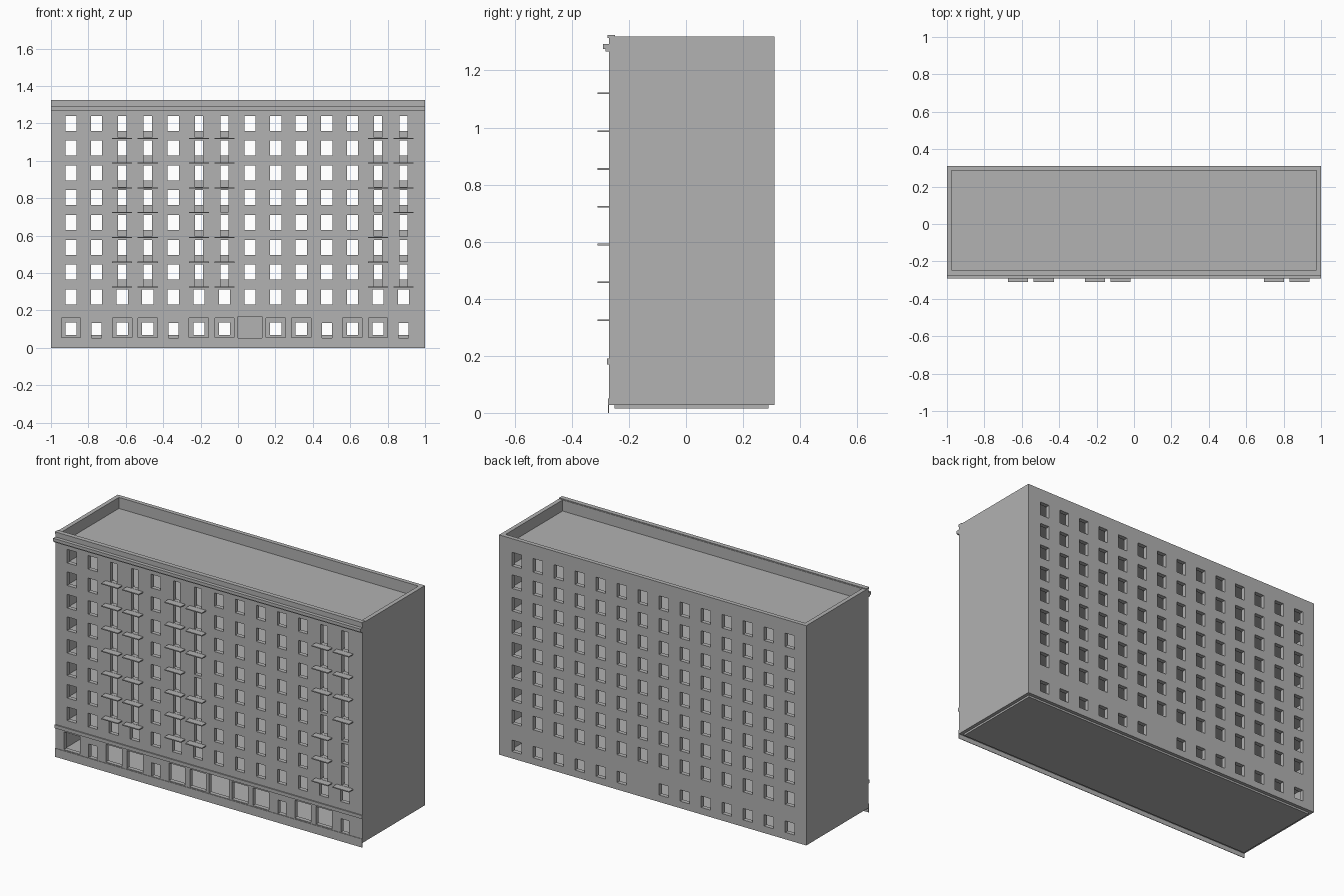
import bpy, bmesh
from mathutils import Matrix, Vector

if "Cube" in bpy.data.objects:
    bpy.data.objects.remove(bpy.data.objects["Cube"])

GREY = bpy.data.materials.new("warm_grey_plaster")
GREY.diffuse_color = (0.445, 0.445, 0.445, 1)
GREY.use_nodes = True
GREY.node_tree.nodes["Principled BSDF"].inputs["Base Color"].default_value = GREY.diffuse_color


def boxes(name, spans):
    """One object made of boxes, each given as (x0, x1, y0, y1, z0, z1)."""
    bm = bmesh.new()
    for x0, x1, y0, y1, z0, z1 in spans:
        centre = Vector(((x0 + x1) / 2, (y0 + y1) / 2, (z0 + z1) / 2))
        size = Matrix.Diagonal((x1 - x0, y1 - y0, z1 - z0, 1))
        bmesh.ops.create_cube(bm, size=1, matrix=Matrix.Translation(centre) @ size)
    mesh = bpy.data.meshes.new(name)
    bm.to_mesh(mesh)
    bm.free()
    mesh.materials.append(GREY)
    obj = bpy.data.objects.new(name, mesh)
    bpy.context.collection.objects.link(obj)
    return obj


def cut_wall(wall, openings, y0, y1):
    """Cut openings (x0, x1, z0, z1) through a wall."""
    cutter = boxes("cutter", [(a, b, y0, y1, c, d) for a, b, c, d in openings])
    mod = wall.modifiers.new("openings", 'BOOLEAN')
    mod.operation, mod.solver, mod.object = 'DIFFERENCE', 'EXACT', cutter
    bpy.context.view_layer.objects.active = wall
    bpy.ops.object.modifier_apply(modifier=mod.name)
    bpy.data.objects.remove(cutter)


# Layout
FRONT, BACK, T = -0.27, 0.31, 0.025
BASE, TOP, STOREY = 0.027, 1.32, 0.1325
cols = [-0.893 + 0.1368 * i for i in range(14)]
floors = [1.12 - STOREY * k for k in range(8)]        # upper storey floor levels
balcony_cols = (2, 3, 5, 6, 12, 13)
no_balcony = {(6, 3), (12, 3), (13, 4), (13, 5)}
small_ground = (1, 4, 10, 13)

# Openings and balconies
front_open, back_open, slabs = [], [], []
for i, x in enumerate(cols):
    for k, z in enumerate(floors):
        window = (x - 0.03, x + 0.03, z + 0.04, z + 0.12)
        back_open.append(window)
        if i in balcony_cols and k < 7:
            front_open.append((x - 0.022, x + 0.022, z + 0.004, z + 0.12))
            if (i, k) not in no_balcony:
                slabs.append((x - 0.054, x + 0.054, -0.31, FRONT, z - 0.003, z + 0.003))
        else:
            front_open.append(window)
    # ground floor: shop windows, small windows and the main entrance
    if i in small_ground:
        front_open.append((x - 0.027, x + 0.027, 0.052, 0.132))
    elif i == 7:
        front_open.append((x - 0.065, x + 0.065, 0.052, 0.168))
    else:
        front_open.append((x - 0.052, x + 0.052, 0.056, 0.16))
    if i != 7:
        back_open.append((x - 0.03, x + 0.03, 0.068, 0.135))

# Walls
front_wall = boxes("front_wall", [(-1, 1, FRONT, FRONT + T, BASE, TOP)])
cut_wall(front_wall, front_open, FRONT - 0.05, FRONT + T + 0.05)
back_wall = boxes("back_wall", [(-1, 1, BACK - T, BACK, BASE, TOP)])
cut_wall(back_wall, back_open, BACK - T - 0.05, BACK + 0.05)
boxes("end_walls", [(a, a + T, FRONT + T, BACK - T, BASE, TOP) for a in (-1, 1 - T)])

# Floors, roof and base slab
inner = (-1 + T, 1 - T, FRONT + T, BACK - T)
boxes("storey_floors", [(*inner, z - 0.004, z) for z in floors])
boxes("roof", [(*inner, 1.249, 1.255)])
boxes("base_slab", [(-0.98, 0.98, -0.25, 0.29, 0.016, 0.034)])

# Balconies
boxes("balcony_slabs", slabs)

# Front mouldings
boxes("plinth", [(-1, 1, FRONT - 0.003, FRONT, 0, 0.05)])
boxes("ground_floor_band", [(-1, 1, FRONT - 0.007, FRONT, 0.17, 0.19)])
boxes("cornice", [(-1, 1, -0.291, FRONT, 1.275, 1.293),
                  (-1, 1, -0.283, FRONT, 1.267, 1.275)])
boxes("parapet_lip", [(-1, 1, -0.275, -0.248, 1.313, 1.325)])
